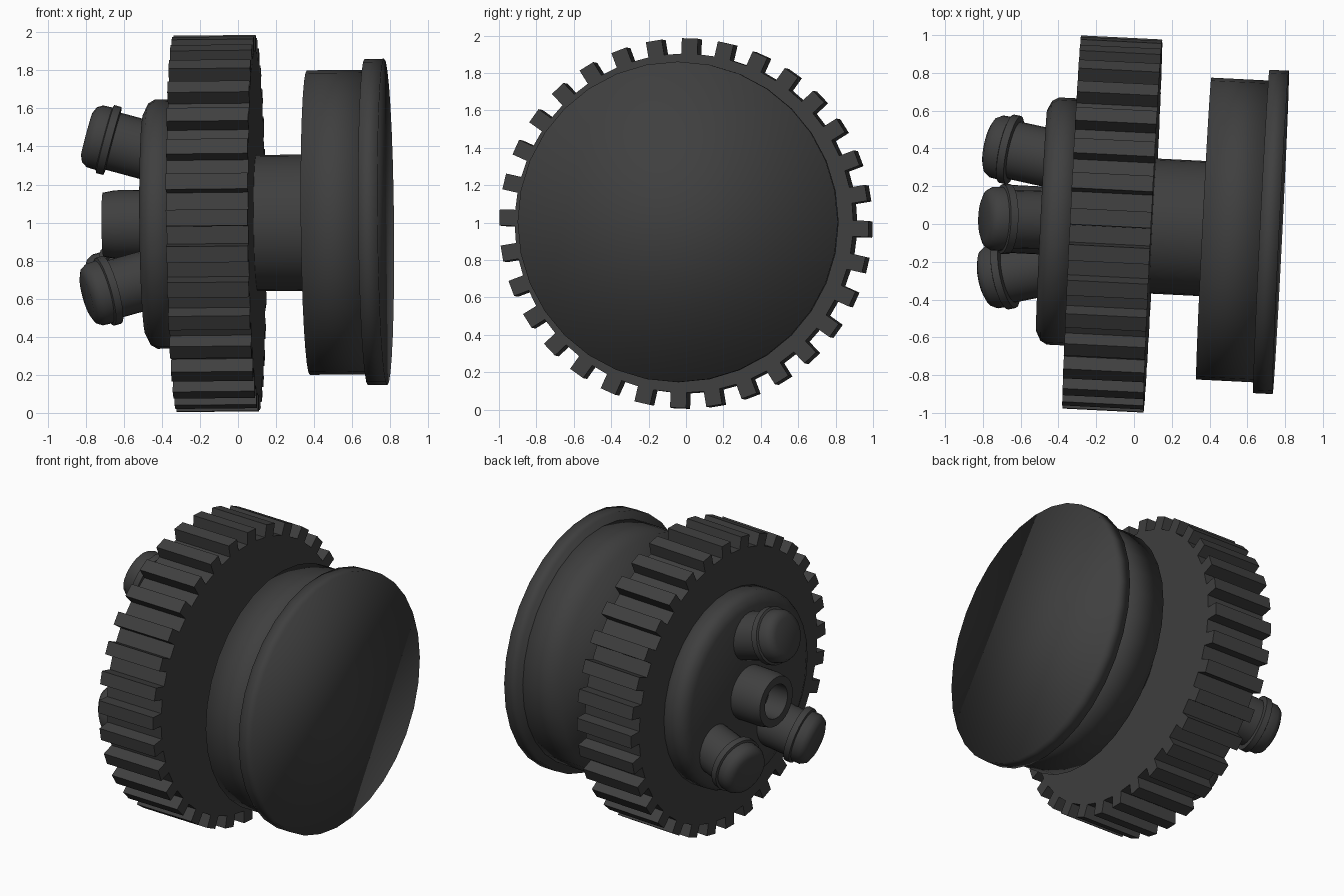
import bpy, bmesh, math
from mathutils import Matrix, Vector

cube = bpy.data.objects.get("Cube")
if cube:
    bpy.data.objects.remove(cube, do_unlink=True)

charcoal = bpy.data.materials.new("charcoal_grey")
charcoal.use_nodes = True
COLOUR = (0.05, 0.05, 0.05, 1)
charcoal.diffuse_color = COLOUR
charcoal.node_tree.nodes["Principled BSDF"].inputs["Base Color"].default_value = COLOUR


def frame(origin, direction):
    """Placement whose local x runs along the direction."""
    return Matrix.Translation(origin) @ Vector(direction).to_track_quat('X', 'Z').to_matrix().to_4x4()


def finish(name, bm, matrix, angle):
    bmesh.ops.recalc_face_normals(bm, faces=bm.faces)
    mesh = bpy.data.meshes.new(name)
    bm.to_mesh(mesh)
    bm.free()
    mesh.materials.append(charcoal)
    for poly in mesh.polygons:
        poly.use_smooth = angle > 0
    if 0 < angle < 180:
        mesh.set_sharp_from_angle(angle=math.radians(angle))
    obj = bpy.data.objects.new(name, mesh)
    obj.matrix_world = matrix
    bpy.context.collection.objects.link(obj)


def lathe(name, profile, matrix, angle=180, sides=32):
    """Turn (distance along x, radius) points about local x, capping both ends."""
    bm = bmesh.new()
    rings = []
    for u, r in profile:
        turn = [2 * math.pi * i / sides for i in range(sides)]
        rings.append([bm.verts.new((u, r * math.cos(a), r * math.sin(a))) for a in turn])
    for a, b in zip(rings, rings[1:]):
        for i in range(sides):
            j = (i + 1) % sides
            bm.faces.new((a[i], a[j], b[j], b[i]))
    bm.faces.new(rings[0])
    bm.faces.new(rings[-1])
    finish(name, bm, matrix, angle)


def gear(name, teeth, root, tip, half_tooth, half_width, phase, matrix):
    """Extrude a toothed outline along local x."""
    bm = bmesh.new()
    outline = []
    for i in range(teeth):
        rot = Matrix.Rotation(phase + 2 * math.pi * i / teeth, 3, 'X')
        for y, z in ((root, -half_tooth), (tip, -half_tooth), (tip, half_tooth), (root, half_tooth)):
            outline.append(bm.verts.new(rot @ Vector((-half_width, y, z))))
    face = bm.faces.new(outline)
    grown = bmesh.ops.extrude_face_region(bm, geom=[face], use_keep_orig=True)
    moved = [v for v in grown["geom"] if isinstance(v, bmesh.types.BMVert)]
    bmesh.ops.translate(bm, verts=moved, vec=(2 * half_width, 0, 0))
    finish(name, bm, matrix, 0)


# Main axle line, slightly turned
main = frame((-0.115, 0, 0.995), (1, -0.05, 0.01))

gear("gear_ring", 32, 0.905, 0.988, 0.043, 0.215, math.radians(-1.8), main)
lathe("axle", [(0.15, 0.358), (0.52, 0.358)], main, 40)
lathe("drum", [(0.485, 0.80), (0.82, 0.80)], main)
lathe("end_flange", [(0.79, 0.857), (0.893, 0.857)], main)

# Hub with rounded rim and a hollow boss
lathe("hub_plate", [(-0.2, 0.655), (-0.315, 0.655), (-0.35, 0.635), (-0.375, 0.585)], main)
lathe("hub_boss", [(-0.3, 0.18), (-0.53, 0.18), (-0.595, 0.168), (-0.595, 0.115), (-0.45, 0.115)], main, 40)

# Three splayed knobs, each with a stem, a collar and a rounded cap
knob = [(-0.42, 0.155), (-0.145, 0.155), (-0.14, 0.185), (-0.1, 0.185), (-0.095, 0.17),
        (-0.045, 0.168), (-0.015, 0.15), (0, 0.115)]
placements = {
    "upper_knob": ((-0.795, 0.03, 1.465), (-1, 0.03, 0.27)),
    "lower_front_knob": ((-0.795, -0.29, 0.61), (-1, -0.2, -0.28)),
    "lower_back_knob": ((-0.77, 0.42, 0.66), (-1, 0.22, -0.22)),
}
for name, (tip, direction) in placements.items():
    lathe(name, knob, frame(tip, direction), 50, 24)
